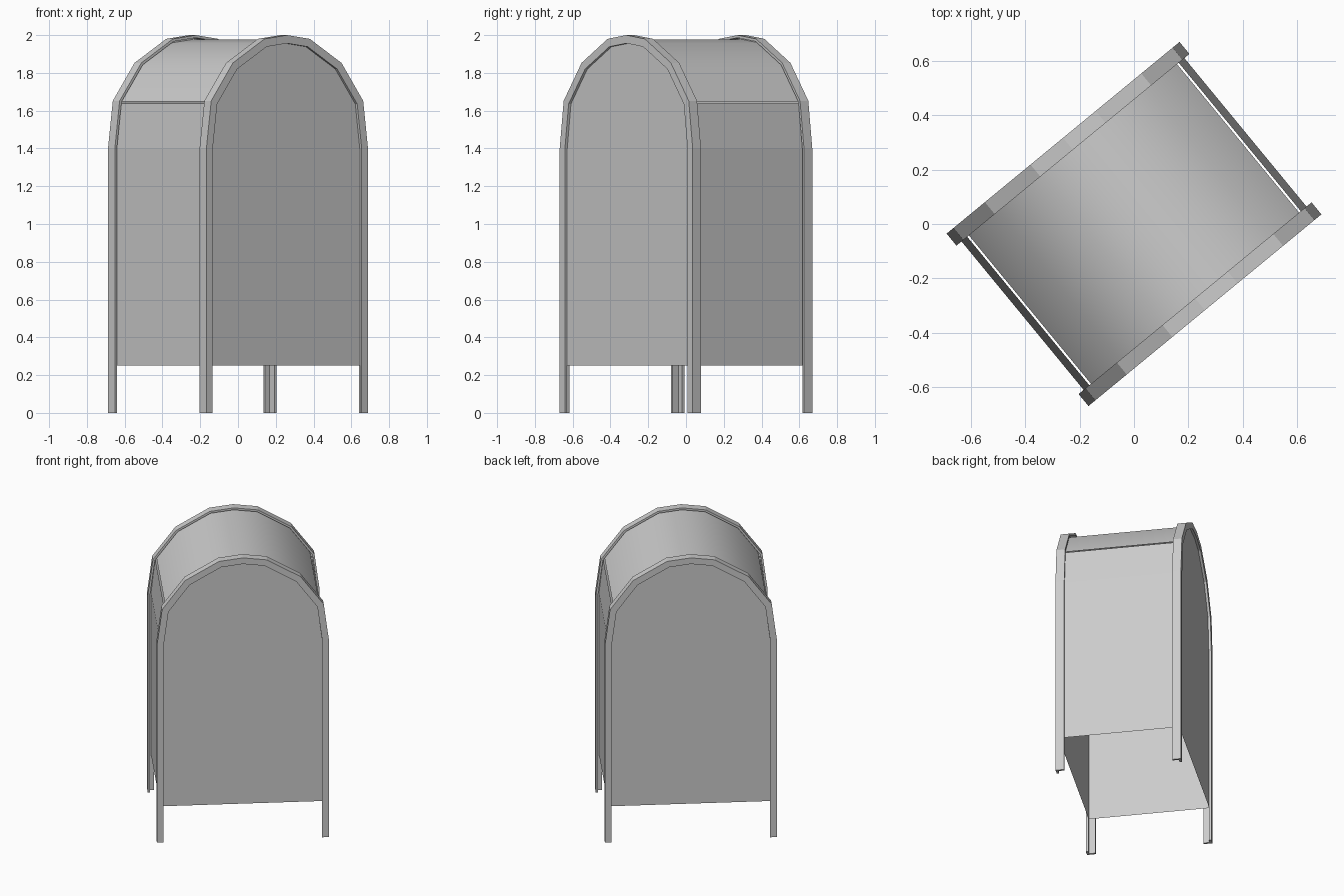
import bpy, bmesh, math
from mathutils import Vector

if "Cube" in bpy.data.objects:
    bpy.data.objects.remove(bpy.data.objects["Cube"])

ANGLE = math.radians(39.45)   # whole box is turned about z
HALF_DEPTH = 0.41
FLOOR = 0.25                  # bottom of the sheet panels
LIP = 0.016                   # thickness of the angle-iron lip
SHEET = 0.024                 # panels sit this far inside the frame outline

# right half of the arch outline (width, height), from leg foot to crown
half = [(0.554, 0.0), (0.554, 1.4), (0.521, 1.652), (0.372, 1.853), (0.155, 1.98)]
outline = ([Vector(p) for p in half] + [Vector((0, 2.0))]
           + [Vector((-x, z)) for x, z in reversed(half)])


def inset(path, d):
    """Mitred inward offset of an open path."""
    out = []
    for i, p in enumerate(path):
        normals = []
        for a, b in ((i - 1, i), (i, i + 1)):
            if a >= 0 and b < len(path):
                t = (path[b] - path[a]).normalized()
                normals.append(Vector((-t.y, t.x)))
        m = sum(normals, Vector((0, 0))).normalized()
        out.append(p + m * (d / m.dot(normals[0])))
    return out


def finish(name, bm, smooth=False):
    if not smooth:
        bmesh.ops.recalc_face_normals(bm, faces=bm.faces)
    for f in bm.faces:
        f.smooth = smooth
    me = bpy.data.meshes.new(name)
    bm.to_mesh(me)
    bm.free()
    ob = bpy.data.objects.new(name, me)
    ob.rotation_euler.z = ANGLE
    bpy.context.collection.objects.link(ob)
    return ob


def sheet(name, path, smooth=False):
    """Bent sheet running between the two end panels."""
    bm = bmesh.new()
    y = HALF_DEPTH - LIP
    rows = [[bm.verts.new((p[0], s * y, p[1])) for s in (-1, 1)] for p in path]
    for a, b in zip(rows, rows[1:]):
        bm.faces.new((a[0], a[1], b[1], b[0]))
    return finish(name, bm, smooth)


# L-shaped arched frames, continuing down as legs
section = [(0, 0), (0, 0.057), (0.014, 0.057), (0.014, LIP), (0.043, LIP), (0.043, 0)]
for label, s in (("front", -1), ("rear", 1)):
    bm = bmesh.new()
    strips = [[bm.verts.new((p.x, s * (HALF_DEPTH - v), p.y)) for p in inset(outline, d)]
              for d, v in section]
    for k, a in enumerate(strips):
        b = strips[(k + 1) % len(strips)]
        for i in range(len(a) - 1):
            bm.faces.new((a[i], a[i + 1], b[i + 1], b[i]))
    for end in (0, -1):
        bm.faces.new([st[end] for st in strips])
    finish(label + "_arch_frame", bm)

# flat arched end panels
inner = inset(outline, SHEET)
inner[0].y = inner[-1].y = FLOOR
for label, s in (("front", -1), ("rear", 1)):
    bm = bmesh.new()
    vs = [bm.verts.new((p.x, s * (HALF_DEPTH - LIP), p.y)) for p in inner]
    f = bm.faces.new(vs)
    f.normal_update()
    if f.normal.y * s < 0:
        f.normal_flip()
    finish(label + "_end_panel", bm)

# side panels, open underneath, leaning in at the top
side = [(inner[0].x, FLOOR), (inner[1].x, inner[1].y), (0.503, 1.638)]
sheet("right_side_panel", side)
sheet("left_side_panel", [(-x, z) for x, z in reversed(side)])

# curved lid, with a narrow gap above each side panel
lid = [Vector(p) for p in inner[2:-2]]
lid[0] = Vector((0.495, 1.648))
lid[-1] = Vector((-0.495, 1.648))
top = sheet("curved_lid", lid, smooth=True)

# outward normals for the open sheets
for ob in bpy.data.objects:
    if ob.name.endswith("side_panel") or ob is top:
        bm = bmesh.new()
        bm.from_mesh(ob.data)
        bm.normal_update()
        bmesh.ops.reverse_faces(bm, faces=[
            f for f in bm.faces
            if f.normal.dot(f.calc_center_median() - Vector((0, 0, 1.3))) < 0])
        bm.to_mesh(ob.data)
        bm.free()
